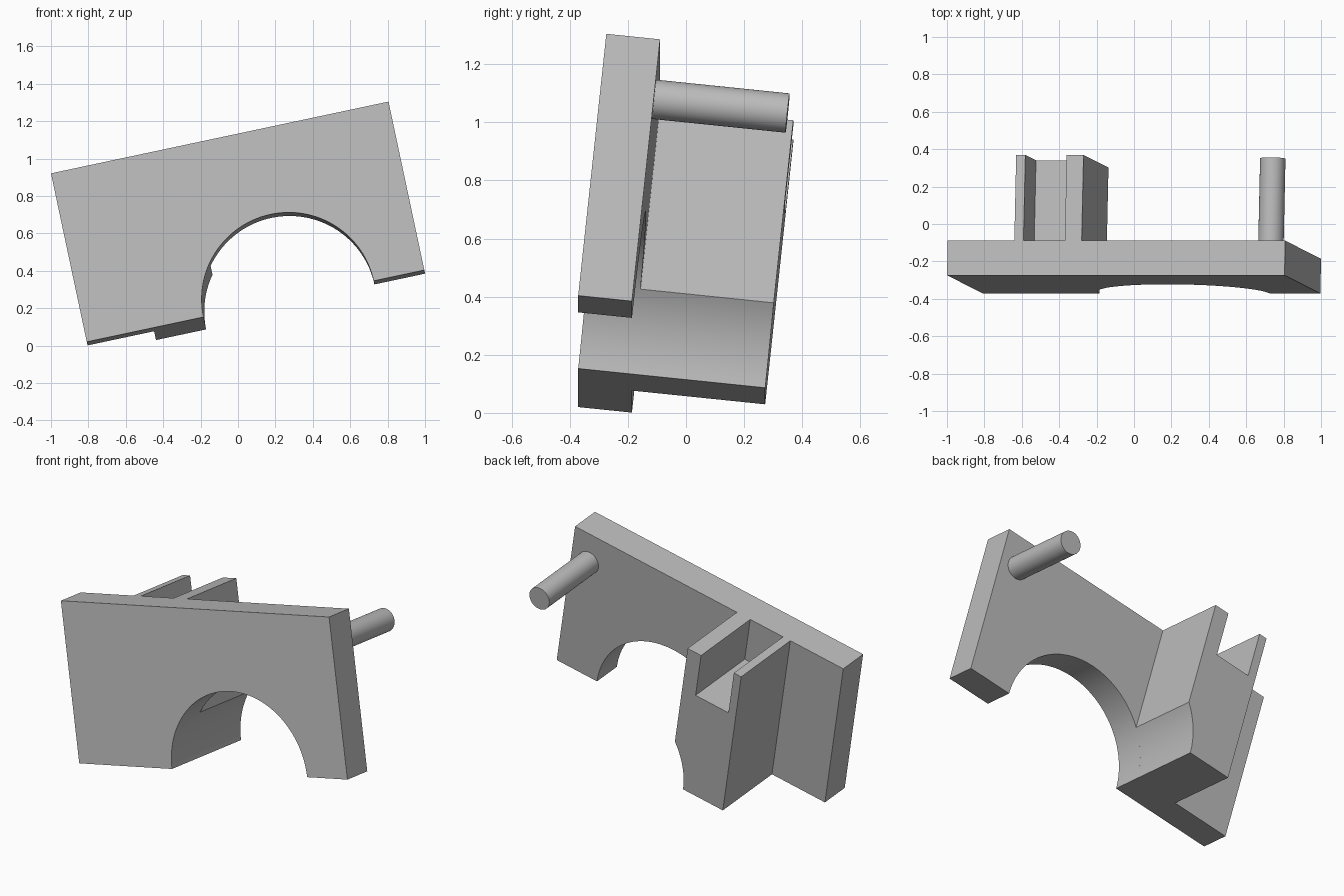
import bpy, bmesh
from math import sin, cos, acos, pi, radians
from mathutils import Matrix, Vector

cube = bpy.data.objects.get("Cube")
if cube:
    bpy.data.objects.remove(cube, do_unlink=True)

grey = bpy.data.materials.new("light grey")
grey.use_nodes = True
grey.diffuse_color = (0.5, 0.5, 0.5, 1)
grey.node_tree.nodes["Principled BSDF"].inputs["Base Color"].default_value = (0.5, 0.5, 0.5, 1)

# Sizes in the bracket's own frame: x along, y deep, z up
LENGTH, HEIGHT, THICK, DEPTH = 1.845, 0.926, 0.186, 0.647
ARCH_X, ARCH_R = 1.103, 0.465

# The whole bracket leans back and rolls
tilt, roll = radians(6), radians(12)
u = Vector((cos(roll), 0, sin(roll)))
w = Vector((-sin(roll) * cos(tilt), sin(tilt), cos(roll) * cos(tilt)))
v = w.cross(u)
frame = Matrix.Translation((-0.8085, -0.371, 0.02)) @ Matrix((u, v, w)).transposed().to_4x4()


def arc(x, z, r, start, end, steps):
    angles = [start + (end - start) * i / steps for i in range(steps + 1)]
    return [(x + r * cos(a), z + r * sin(a)) for a in angles]


def extrude_profile(name, points, front, back):
    bm = bmesh.new()
    face = bm.faces.new([bm.verts.new((x, front, z)) for x, z in points])
    new = bmesh.ops.extrude_face_region(bm, geom=[face])["geom"]
    verts = [g for g in new if isinstance(g, bmesh.types.BMVert)]
    bmesh.ops.translate(bm, vec=(0, back - front, 0), verts=verts)
    bmesh.ops.recalc_face_normals(bm, faces=bm.faces)
    mesh = bpy.data.meshes.new(name)
    bm.to_mesh(mesh)
    bm.free()
    mesh.materials.append(grey)
    obj = bpy.data.objects.new(name, mesh)
    bpy.context.collection.objects.link(obj)
    obj.matrix_world = frame
    bpy.ops.object.select_all(action='DESELECT')
    obj.select_set(True)
    bpy.context.view_layer.objects.active = obj
    bpy.ops.object.shade_smooth_by_angle(angle=radians(30))
    return obj


# Front plate with a half-round arch in its lower edge
extrude_profile("front_plate",
                [(0, 0)] + arc(ARCH_X, 0, ARCH_R, pi, 0, 64)
                + [(LENGTH, 0), (LENGTH, HEIGHT), (0, HEIGHT)], 0, THICK)

# Rear block: arch cut below, open slot between two walls above
left, slot_left, slot_right, right, floor = 0.364, 0.414, 0.64, 0.732, 0.65
arch_end = acos((right - ARCH_X) / ARCH_R)
extrude_profile("slotted_block",
                [(left, 0)] + arc(ARCH_X, 0, ARCH_R, pi, arch_end, 14)
                + [(right, HEIGHT), (slot_right, HEIGHT), (slot_right, floor),
                   (slot_left, floor), (slot_left, HEIGHT), (left, HEIGHT)], THICK, DEPTH)

# Round pin on the back
extrude_profile("round_pin", arc(1.727, 0.739, 0.068, 0, 2 * pi, 40)[:-1], THICK, DEPTH)
